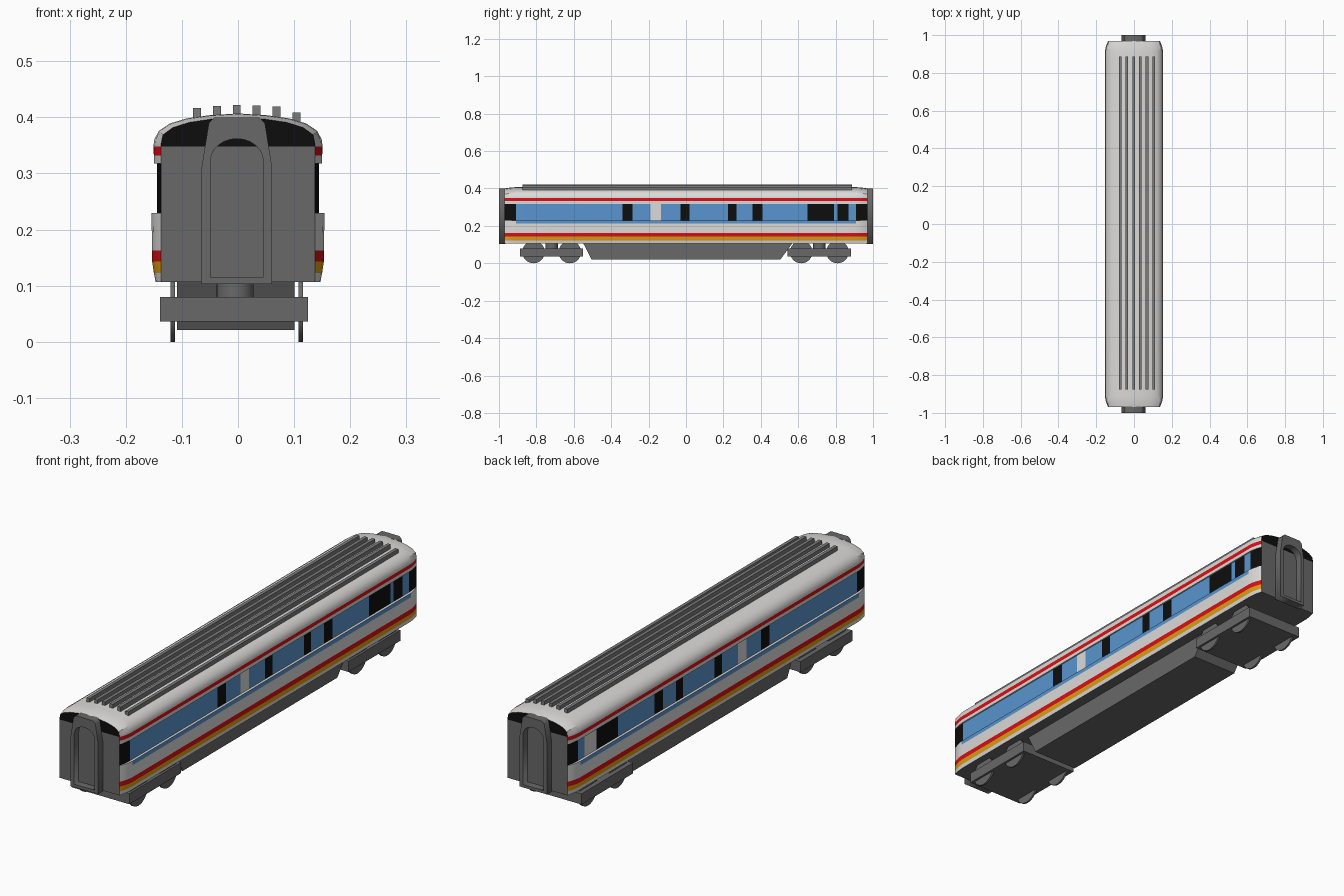
import bpy, bmesh, math

if "Cube" in bpy.data.objects:
    bpy.data.objects.remove(bpy.data.objects["Cube"])

def mat(name, r, g, b):
    m = bpy.data.materials.new(name)
    m.diffuse_color = (r, g, b, 1)
    m.use_nodes = True
    m.node_tree.nodes["Principled BSDF"].inputs["Base Color"].default_value = m.diffuse_color
    return m

WHITE, BLUE, RED, ORANGE, BLACK, GREY, RIB = range(7)
mats = [mat("white", 0.72, 0.71, 0.70), mat("blue", 0.10, 0.30, 0.62),
        mat("red", 0.70, 0.005, 0.007), mat("orange", 0.75, 0.35, 0.006),
        mat("black", 0.004, 0.004, 0.004), mat("dark grey", 0.14, 0.14, 0.14),
        mat("rib grey", 0.20, 0.20, 0.20)]

def make(name, bm, materials):
    bmesh.ops.recalc_face_normals(bm, faces=bm.faces)
    me = bpy.data.meshes.new(name)
    bm.to_mesh(me)
    bm.free()
    for m in materials:
        me.materials.append(m)
    ob = bpy.data.objects.new(name, me)
    bpy.context.collection.objects.link(ob)
    return ob

def smooth(ob, deg=30):
    bpy.ops.object.select_all(action='DESELECT')
    ob.select_set(True)
    bpy.context.view_layer.objects.active = ob
    bpy.ops.object.shade_smooth_by_angle(angle=math.radians(deg))

def box(name, x0, x1, y0, y1, z0, z1, m, taper=(0, 0)):
    # box whose lower ends may be drawn in along y
    bm = bmesh.new()
    bmesh.ops.create_cube(bm, size=1)
    for v in bm.verts:
        low = v.co.z < 0
        v.co.x = x0 if v.co.x < 0 else x1
        v.co.y = y0 + taper[0] * low if v.co.y < 0 else y1 - taper[1] * low
        v.co.z = z0 if low else z1
    return make(name, bm, [m])

def cylinder(name, r, depth, loc, axis, m):
    bm = bmesh.new()
    bmesh.ops.create_cone(bm, cap_ends=True, segments=32, radius1=r, radius2=r, depth=depth)
    ob = make(name, bm, [m])
    ob.location = loc
    if axis == 'X':
        ob.rotation_euler = (0, math.pi / 2, 0)
    smooth(ob)

# Half cross-section of the body: x, z, colour of the strip above the point
profile = [(0.147, 0.107, WHITE), (0.150, 0.123, ORANGE), (0.153, 0.143, RED),
           (0.153, 0.163, WHITE), (0.154, 0.213, BLUE), (0.154, 0.230, WHITE),
           (0.144, 0.230, BLACK), (0.144, 0.318, WHITE), (0.150, 0.318, WHITE),
           (0.150, 0.332, RED), (0.151, 0.348, WHITE), (0.149, 0.361, WHITE),
           (0.141, 0.376, WHITE), (0.122, 0.389, WHITE), (0.092, 0.398, WHITE),
           (0.050, 0.404, WHITE), (0.0, 0.407, WHITE)]
WIN = 6
# Panels in the window band: y start, y end, right colour, left colour
panels = [(-0.97, -0.91, BLACK, BLACK), (-0.34, -0.285, BLACK, BLACK),
          (-0.19, -0.135, WHITE, WHITE), (-0.03, 0.02, BLACK, BLACK),
          (0.225, 0.27, BLACK, BLACK), (0.355, 0.41, BLACK, BLACK),
          (0.65, 0.79, BLACK, BLACK), (0.79, 0.81, BLUE, WHITE),
          (0.81, 0.87, BLACK, WHITE), (0.91, 0.97, BLACK, BLACK)]

def end_amount(y):
    # how far the section has drawn in towards the carriage end
    return (max(0, abs(y) - 0.91) / 0.06) ** 1.7

def section(y):
    t, pts = end_amount(y), []
    for x, z, _ in profile:
        pts.append((x + t * (min(x, 0.144) * 0.95 - x), z - t * 0.007 * (z > 0.355)))
    return pts

# Body shell with stripes and windows coloured by strip and position
ys = sorted({p[0] for p in panels} | {p[1] for p in panels} | {s * e for s in (-1, 1) for e in (0.93, 0.945, 0.96)})
bm = bmesh.new()
n = len(profile)
rings = []
for y in ys:
    pts = section(y)
    right = [bm.verts.new((x, y, z)) for x, z in pts]
    left = [bm.verts.new((-x, y, z)) for x, z in pts[:-1]] + [right[-1]]
    rings.append((right, left))
for k in range(len(ys) - 1):
    ym = (ys[k] + ys[k + 1]) / 2
    a, b = rings[k], rings[k + 1]
    for side in (0, 1):
        for i in range(n - 1):
            f = bm.faces.new((a[side][i], b[side][i], b[side][i + 1], a[side][i + 1]))
            c = profile[i][2]
            if i == WIN:
                c = BLUE
                for p in panels:
                    if p[0] < ym < p[1]:
                        c = p[2 + side]
            elif c == BLUE and abs(ym) > 0.91:
                c = WHITE
            f.material_index = c
    f = bm.faces.new((a[0][0], a[1][0], b[1][0], b[0][0]))   # floor
    f.material_index = GREY
# End walls: grey panel with a black arched top
for right, left in (rings[0], rings[-1]):
    for i in range(n - 1):
        if right[i + 1].co.z - right[i].co.z < 1e-5:
            continue
        vs = [right[i], right[i + 1], left[i + 1], left[i]]
        f = bm.faces.new(vs if i < n - 2 else [right[i], right[i + 1], left[i]])
        f.material_index = BLACK if right[i].co.z > 0.345 else GREY
smooth(make("carriage_body", bm, mats), 28)

# Gangway frames: outer outline with an arched opening
outer = [(-0.063, 0.103), (0.063, 0.103), (0.063, 0.31), (0.05, 0.39), (0.04, 0.4),
         (-0.04, 0.4), (-0.05, 0.39), (-0.063, 0.31)]
inner = [(-0.047, 0.115), (0.047, 0.115)]
for k in range(13):
    a = math.pi * k / 12
    inner.append((0.047 * math.cos(a), 0.322 + 0.04 * math.sin(a)))
for name, s in (("front_gangway", -1), ("back_gangway", 1)):
    cu = bpy.data.curves.new(name, 'CURVE')
    cu.dimensions = '2D'
    cu.fill_mode = 'BOTH'
    cu.extrude = 0.0175
    for loop in (outer, inner):
        sp = cu.splines.new('POLY')
        sp.points.add(len(loop) - 1)
        for p, (x, z) in zip(sp.points, loop):
            p.co = (x, z, 0, 1)
        sp.use_cyclic_u = True
    cu.materials.append(mats[GREY])
    ob = bpy.data.objects.new(name, cu)
    bpy.context.collection.objects.link(ob)
    ob.location = (-0.002, s * 0.9825, 0)
    ob.rotation_euler = (math.pi / 2, 0, 0)
    bpy.ops.object.select_all(action='DESELECT')
    ob.select_set(True)
    bpy.context.view_layer.objects.active = ob
    bpy.ops.object.convert(target='MESH')

# Roof ribs, following the curve of the roof
for i, top in enumerate((0.417, 0.420, 0.422, 0.421, 0.419, 0.409)):
    x = -0.073 + i * 0.0354
    box(f"roof_rib_{i + 1}", x - 0.007, x + 0.007, -0.875, 0.888, top - 0.025, top, mats[RIB])

# Underframe equipment box with sloping ends
box("underframe", -0.109, 0.101, -0.55, 0.57, 0.021, 0.108, mats[GREY], (0.045, 0.065))

# Bogies, pivots and wheels
for name, yc in (("front", -0.718), ("back", 0.713)):
    box(name + "_bogie", -0.139, 0.125, yc - 0.17, yc + 0.168, 0.036, 0.08, mats[GREY])
    cylinder(name + "_pivot", 0.033, 0.04, (-0.005, yc, 0.092), 'Z', mats[GREY])
    for j, dy in enumerate((-0.097, 0.097)):
        for side, x in (("left", -0.116), ("right", 0.112)):
            cylinder(f"{name}_wheel_{side}_{j + 1}", 0.06, 0.008, (x, yc + dy, 0.06), 'X', mats[GREY])
